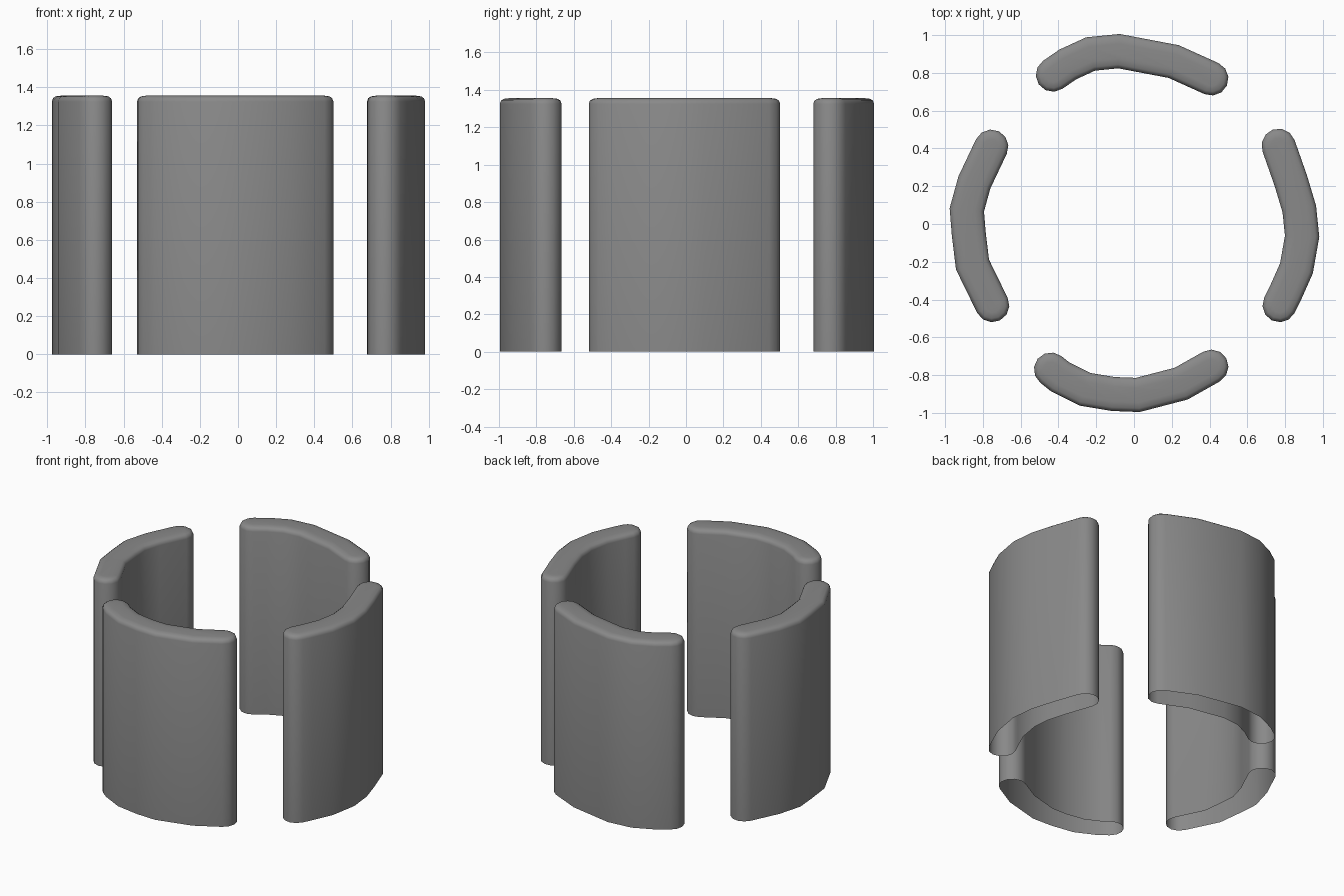
import bpy, bmesh, math
from mathutils import Vector

cube = bpy.data.objects.get("Cube")
if cube:
    bpy.data.objects.remove(cube, do_unlink=True)

# Single grey material
grey = bpy.data.materials.new("plain_grey")
grey.use_nodes = True
colour = (0.25, 0.25, 0.25, 1)
grey.diffuse_color = colour
grey.node_tree.nodes["Principled BSDF"].inputs["Base Color"].default_value = colour

HALF = 0.09      # half the wall thickness
CAP_STEPS = 6    # segments in each rounded end


def outline(path, half):
    """Closed outline around a centreline, with round ends."""
    pts = [Vector(p) for p in path]
    dirs = [(b - a).normalized() for a, b in zip(pts, pts[1:])]
    side = lambda d: Vector((-d.y, d.x))
    offsets = []
    for a, b in zip(dirs, dirs[1:]):
        n = (side(a) + side(b)).normalized()
        offsets.append(n * half / n.dot(side(a)))

    def cap(centre, start):
        angle = math.atan2(start.y, start.x)
        for i in range(CAP_STEPS + 1):
            t = angle - math.pi * i / CAP_STEPS
            yield centre + half * Vector((math.cos(t), math.sin(t)))

    inner = list(zip(pts[1:-1], offsets))
    ring = list(cap(pts[-1], side(dirs[-1])))
    ring += [p - o for p, o in reversed(inner)]
    ring += list(cap(pts[0], -side(dirs[0])))
    ring += [p + o for p, o in inner]
    return ring


def wall_panel(name, path):
    """Upright hollow panel: open below, softly domed on top."""
    levels = [(0, 0), (1.325, 0), (1.342, 0.006), (1.352, 0.02), (1.356, 0.05)]
    bm = bmesh.new()
    rings = [[bm.verts.new((p.x, p.y, z)) for p in outline(path, HALF - inset)]
             for z, inset in levels]
    count = len(rings[0])
    for low, high in zip(rings, rings[1:]):
        for i in range(count):
            j = (i + 1) % count
            bm.faces.new((low[i], low[j], high[j], high[i]))
    # Top strip, bridged between the two long sides
    top = rings[-1]
    order = top[CAP_STEPS // 2:] + top[:CAP_STEPS // 2]
    a, b = 0, count - 1
    while b - a > 2:
        bm.faces.new((order[a], order[a + 1], order[b - 1], order[b]))
        a, b = a + 1, b - 1
    if b - a == 2:
        bm.faces.new((order[a], order[a + 1], order[b]))
    bmesh.ops.recalc_face_normals(bm, faces=bm.faces)
    if max(bm.faces, key=lambda f: f.calc_center_median().z).normal.z < 0:
        bmesh.ops.reverse_faces(bm, faces=bm.faces)
    mesh = bpy.data.meshes.new(name)
    bm.to_mesh(mesh)
    bm.free()
    mesh.materials.append(grey)
    obj = bpy.data.objects.new(name, mesh)
    bpy.context.collection.objects.link(obj)
    bpy.ops.object.select_all(action="DESELECT")
    obj.select_set(True)
    bpy.context.view_layer.objects.active = obj
    bpy.ops.object.shade_smooth_by_angle(angle=math.radians(40))


# Four curved panels standing in a ring, each given by its centreline
panels = {
    "front_panel": [(-.44, -.77), (-.39, -.81), (-.26, -.875), (-.11, -.9),
                    (.02, -.905), (.25, -.845), (.41, -.755)],
    "back_panel": [(.41, .77), (.21, .86), (-.08, .915), (-.23, .9),
                   (-.35, .845), (-.43, .79)],
    "left_panel": [(.77, -.43), (.8, -.37), (.86, -.235), (.89, -.065),
                   (.875, .08), (.83, .23), (.765, .415)],
    "right_panel": [(-.755, .41), (-.845, .22), (-.885, .075), (-.875, -.05),
                    (-.855, -.215), (-.75, -.43)],
}
for name, path in panels.items():
    wall_panel(name, path)
